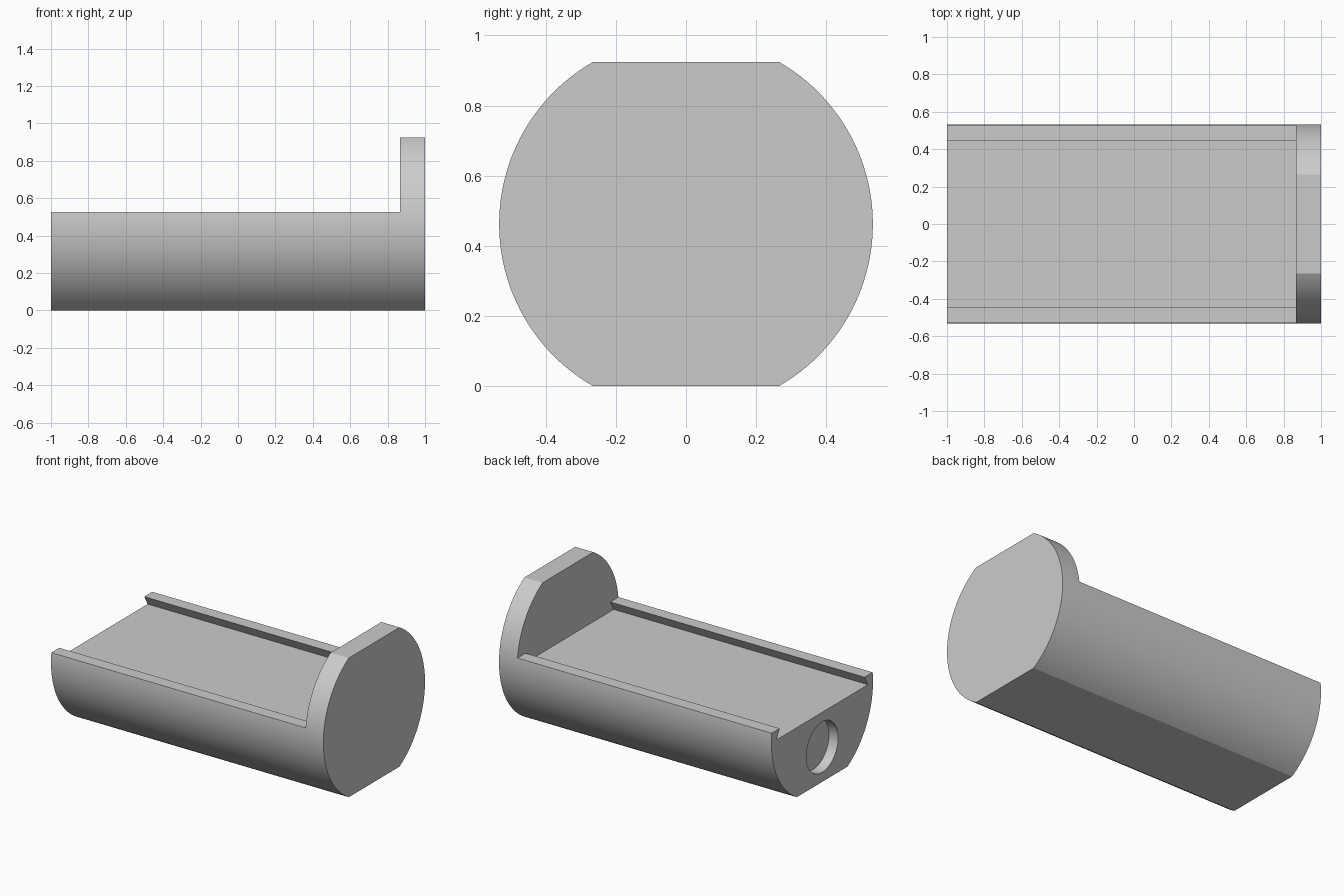
import bpy, bmesh, math

if "Cube" in bpy.data.objects:
    bpy.data.objects.remove(bpy.data.objects["Cube"], do_unlink=True)

RADIUS, AXIS_Z = 0.533, 0.462
END_INNER_X = 0.867

grey = bpy.data.materials.new("plain grey")
grey.use_nodes = True
grey.diffuse_color = (0.6, 0.6, 0.6, 1)
grey.node_tree.nodes["Principled BSDF"].inputs["Base Color"].default_value = (0.6, 0.6, 0.6, 1)


def arc(radius, cz, start, end, steps):
    """Points (y, z) along an arc, angles in radians."""
    angles = [start + (end - start) * i / steps for i in range(steps + 1)]
    return [(radius * math.cos(a), cz + radius * math.sin(a)) for a in angles]


def extrude_x(name, profile, x0, x1):
    """Solid made by sweeping a (y, z) profile along x."""
    bm = bmesh.new()
    face = bm.faces.new([bm.verts.new((x0, y, z)) for y, z in profile])
    swept = bmesh.ops.extrude_face_region(bm, geom=[face])["geom"]
    moved = [v for v in swept if isinstance(v, bmesh.types.BMVert)]
    bmesh.ops.translate(bm, verts=moved, vec=(x1 - x0, 0, 0))
    bmesh.ops.recalc_face_normals(bm, faces=bm.faces)
    mesh = bpy.data.meshes.new(name)
    bm.to_mesh(mesh)
    bm.free()
    mesh.materials.append(grey)
    obj = bpy.data.objects.new(name, mesh)
    bpy.context.collection.objects.link(obj)
    return obj


def cut(target, cutter):
    """Subtract the cutter, then discard it."""
    cutter.hide_render = True
    mod = target.modifiers.new("cut", "BOOLEAN")
    mod.operation = "DIFFERENCE"
    mod.solver = "EXACT"
    mod.object = cutter
    bpy.ops.object.select_all(action="DESELECT")
    target.select_set(True)
    bpy.context.view_layer.objects.active = target
    bpy.ops.object.modifier_apply(modifier=mod.name)
    bpy.data.objects.remove(cutter, do_unlink=True)


# Round bar with flats on top and bottom
flat = math.asin(AXIS_Z / RADIUS)
outline = (arc(RADIUS, AXIS_Z, -flat, flat, 48)
           + arc(RADIUS, AXIS_Z, math.pi - flat, math.pi + flat, 48))
body = extrude_x("cradle_body", outline, -1, 1)

# Open top with an undercut dovetail channel, stopping at the end plate
half = [(0.48, 0.462), (0.445, 0.525), (0.7, 0.525), (0.7, 1.1)]
channel = half + [(-y, z) for y, z in reversed(half)]
cut(body, extrude_x("channel_cutter", channel, -1.2, END_INNER_X))

# Shallow round recess in the open end
circle = arc(0.167, 0.231, 0, 2 * math.pi, 64)[:-1]
cut(body, extrude_x("recess_cutter", circle, -1.2, -0.933))

bpy.ops.object.shade_smooth_by_angle(angle=math.radians(25))
